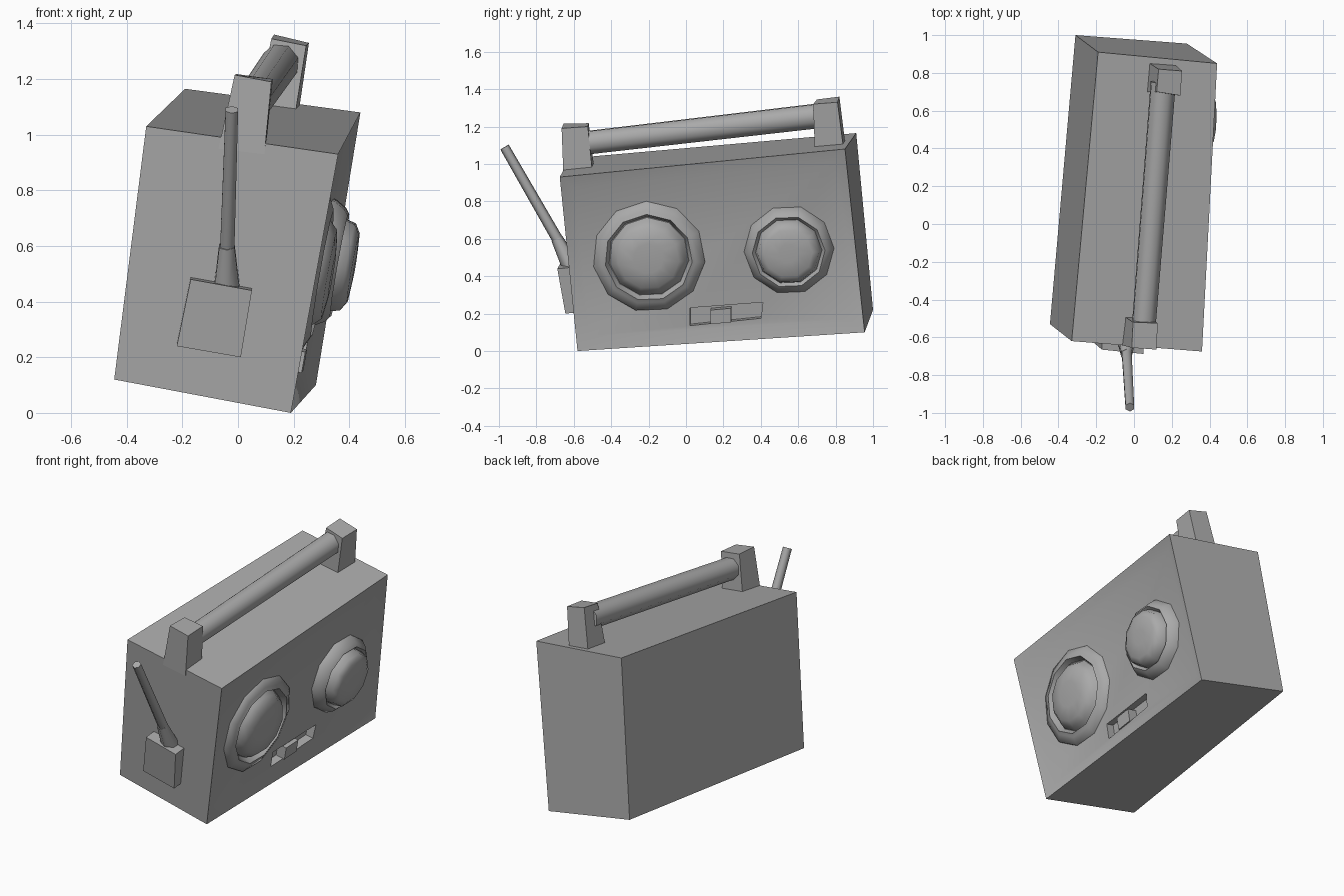
import bpy, bmesh, math
from mathutils import Vector

if "Cube" in bpy.data.objects:
    bpy.data.objects.remove(bpy.data.objects["Cube"])

HEX = [(3, 2, 1, 0), (4, 5, 6, 7), (0, 1, 5, 4), (1, 2, 6, 5), (2, 3, 7, 6), (3, 0, 4, 7)]

# One dark grey for the whole radio
grey = bpy.data.materials.new("dark_grey")
grey.diffuse_color = (.40, .40, .40, 1)
grey.use_nodes = True
grey.node_tree.nodes["Principled BSDF"].inputs["Base Color"].default_value = grey.diffuse_color


def make(name, verts, faces, angle=None, recess=None):
    me = bpy.data.meshes.new(name)
    me.from_pydata([tuple(v) for v in verts], [], faces)
    me.materials.append(grey)
    bm = bmesh.new()
    bm.from_mesh(me)
    bmesh.ops.recalc_face_normals(bm, faces=bm.faces)
    if recess is not None:
        bm.faces.ensure_lookup_table()
        bmesh.ops.inset_individual(bm, faces=[bm.faces[recess]], thickness=0.10, depth=-0.03)
    bm.to_mesh(me)
    bm.free()
    ob = bpy.data.objects.new(name, me)
    bpy.context.collection.objects.link(ob)
    if angle:
        bpy.ops.object.select_all(action='DESELECT')
        ob.select_set(True)
        bpy.context.view_layer.objects.active = ob
        bpy.ops.object.shade_smooth_by_angle(angle=math.radians(angle))
    return ob


def lathe(name, origin, axis, profile, n, angle=60):
    """Revolve (radius, height) pairs about an axis, capped at both ends."""
    q = Vector((0, 0, 1)).rotation_difference(axis.normalized())
    verts, faces = [], []
    for r, h in profile:
        for i in range(n):
            a = 2 * math.pi * (i + .5) / n
            verts.append(origin + q @ Vector((r * math.cos(a), r * math.sin(a), h)))
    for j in range(len(profile) - 1):
        for i in range(n):
            k = (i + 1) % n
            faces.append((j*n + i, j*n + k, j*n + n + k, j*n + n + i))
    last = (len(profile) - 1) * n
    faces += [tuple(range(n))[::-1], tuple(range(last, last + n))]
    return make(name, verts, faces, angle)


def rod(name, a, b, r0, r1, n):
    a, b = Vector(a), Vector(b)
    return lathe(name, a, b - a, [(r0, 0), (r1, (b - a).length)], n, 65)


# Leaning cabinet with a softly recessed speaker panel on the +x side
E, F, G, H = map(Vector, [(-.445, -.53, .12), (.19, -.58, 0), (.28, .955, .10), (-.31, 1.0, .22)])
D, C, B, A = map(Vector, [(-.33, -.62, 1.03), (.36, -.675, .93), (.44, .85, 1.08), (-.19, .91, 1.165)])
body = make("cabinet", [E, F, G, H, D, C, B, A], HEX, angle=40, recess=3)

mid = (F + G + B + C) / 4
nrm = (B - F).cross(C - G).normalized()
if nrm.x < 0:
    nrm = -nrm


def on_panel(y, z, d=0.0):
    """Point on the speaker panel at given y, z, moved out by d."""
    x = mid.x - (nrm.y * (y - mid.y) + nrm.z * (z - mid.z)) / nrm.x
    return Vector((x, y, z)) + nrm * d


def panel_block(name, yz, d0, d1):
    return make(name, [on_panel(y, z, d) for d in (d0, d1) for y, z in yz], HEX)


# Cassette slot
slot = panel_block("slot_cutter", [(.02, .13), (.40, .17), (.41, .255), (.02, .225)], -.08, .05)
slot.hide_render = True
slot.hide_viewport = True
slot.display_type = 'WIRE'
cut = body.modifiers.new("slot", 'BOOLEAN')
cut.object = slot
cut.operation = 'DIFFERENCE'
cut.solver = 'EXACT'
panel_block("slot_button", [(.13, .14), (.24, .15), (.24, .225), (.13, .215)], -.085, -.02)

# Speakers: outer rim, groove and domed cone
lathe("large_speaker", on_panel(-.20, .50), nrm,
      [(.305, -.05), (.30, -.025), (.255, -.005), (.235, .005), (.215, -.035),
       (.195, .0), (.165, .03), (.08, .04)], 11)
lathe("small_speaker", on_panel(.55, .535), nrm,
      [(.245, -.05), (.24, -.025), (.215, .015), (.195, .03), (.178, .01),
       (.165, .06), (.13, .08), (.05, .085)], 10)

# Carrying handle: two posts and a round bar
make("front_handle_post",
     [(-.07, -.64, .95), (.095, -.655, .93), (.10, -.50, .95), (-.05, -.49, .97),
      (-.012, -.655, 1.215), (.12, -.665, 1.19), (.125, -.525, 1.20), (-.005, -.52, 1.218)], HEX)
make("back_handle_post",
     [(.06, .70, 1.06), (.20, .69, 1.04), (.215, .845, 1.06), (.075, .855, 1.08),
      (.12, .70, 1.345), (.245, .68, 1.32), (.255, .81, 1.33), (.13, .82, 1.36)], HEX)
rod("handle_bar", (.05, -.56, 1.11), (.155, .75, 1.262), .066, .070, 8)

# Antenna with its mounting block on the -y end
outer = [(-.22, -.622, .24), (.01, -.645, .20), (.05, -.688, .44), (-.17, -.665, .48)]
make("antenna_mount", [(x, y + .11, z + .01) for x, y, z in outer] + outer, HEX)
rod("antenna_root", (-.04, -.60, .43), (-.04, -.69, .60), .055, .032, 6)
rod("antenna", (-.04, -.66, .55), (-.022, -.97, 1.09), .030, .026, 6)
